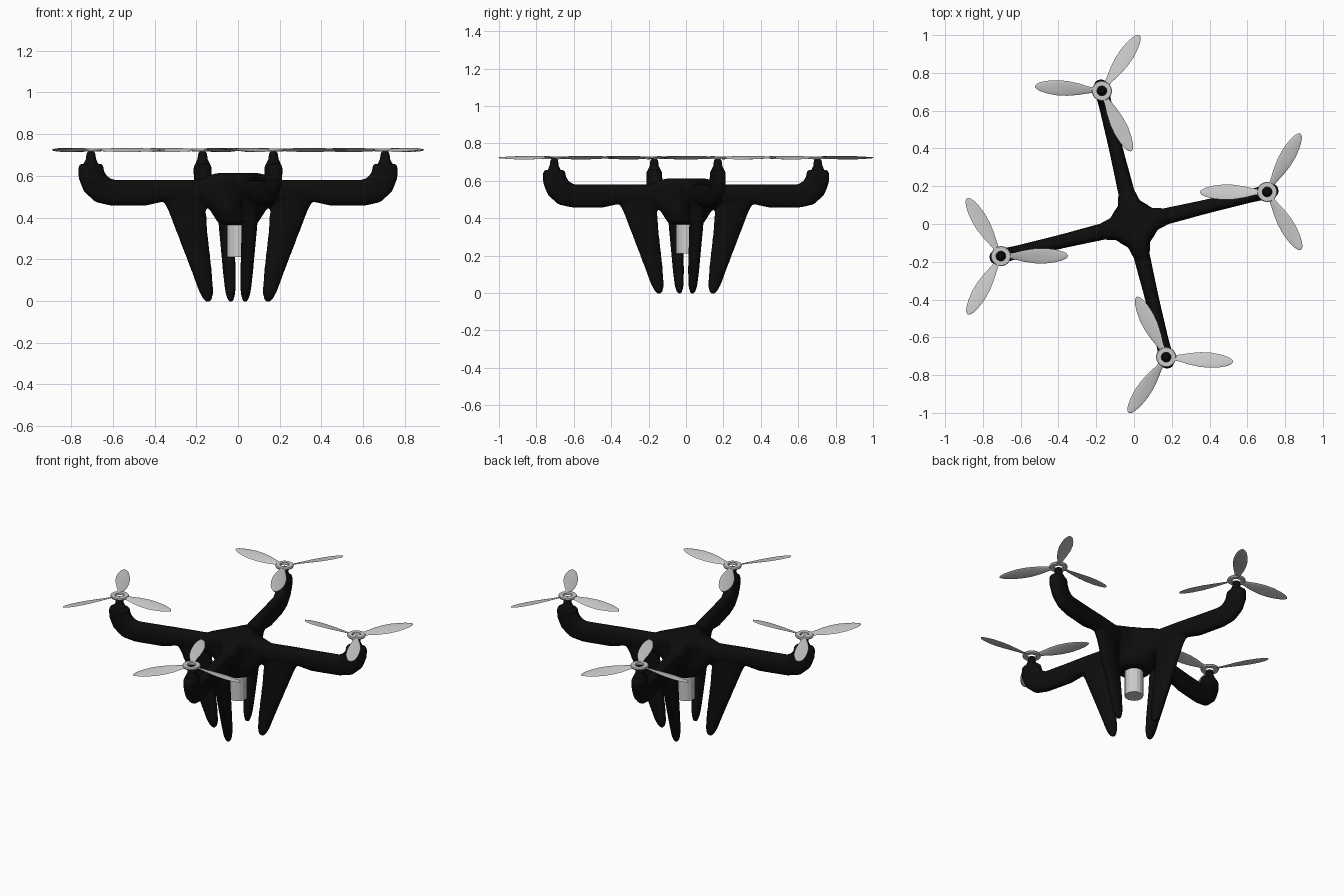
import bpy, bmesh, math
from mathutils import Vector, Matrix

if "Cube" in bpy.data.objects:
    bpy.data.objects.remove(bpy.data.objects["Cube"])

ARM_ANGLE = math.atan2(0.17, 0.705)
ARM_R = 0.725
TAU = 2 * math.pi

black = bpy.data.materials.new("matte_black")
black.diffuse_color = (0.004, 0.004, 0.004, 1)
black.use_nodes = True
black.node_tree.nodes["Principled BSDF"].inputs["Base Color"].default_value = black.diffuse_color


def loft(bm, rings, wrap=False):
    """Skin a list of equal-length point rings; caps the ends unless wrapped."""
    vs = [[bm.verts.new(p) for p in ring] for ring in rings]
    n = len(vs[0])
    pairs = list(zip(vs, vs[1:])) + ([(vs[-1], vs[0])] if wrap else [])
    for a, b in pairs:
        for i in range(n):
            j = (i + 1) % n
            bm.faces.new((a[i], a[j], b[j], b[i]))
    if not wrap:
        bm.faces.new(vs[0][::-1])
        bm.faces.new(vs[-1])


def lathe(bm, profile, n=32, wrap=False):
    loft(bm, [[Vector((r * math.cos(TAU * i / n), r * math.sin(TAU * i / n), z))
               for i in range(n)] for r, z in profile], wrap)


def make(name, bm, mat=None, angle=40):
    bmesh.ops.recalc_face_normals(bm, faces=bm.faces)
    me = bpy.data.meshes.new(name)
    bm.to_mesh(me)
    bm.free()
    ob = bpy.data.objects.new(name, me)
    bpy.context.collection.objects.link(ob)
    if mat:
        me.materials.append(mat)
    bpy.ops.object.select_all(action='DESELECT')
    ob.select_set(True)
    bpy.context.view_layer.objects.active = ob
    bpy.ops.object.shade_smooth_by_angle(angle=math.radians(angle))
    return ob


def oval(c, u, v, a, b, n=24, p=0.8):
    """Rounded-box section around c with half sizes a along u and b along v."""
    f = lambda t: math.copysign(abs(t) ** p, t)
    return [c + u * (a * f(math.cos(TAU * i / n))) + v * (b * f(math.sin(TAU * i / n)))
            for i in range(n)]


# ---- airframe: star-shaped hull, four arms and four legs fused together
bm = bmesh.new()
Y = Vector((0, 1, 0))

# hull: z, size, amount of star shape
hull = [(0.365, 0.065, 0), (0.375, 0.095, 0), (0.40, 0.112, 0), (0.44, 0.125, 0.15),
        (0.48, 0.122, 0.7), (0.52, 0.118, 1), (0.565, 0.118, 1), (0.588, 0.113, 0.7),
        (0.605, 0.105, 0.3), (0.613, 0.085, 0.15)]
rings = []
for z, r, k in hull:
    ring = []
    for i in range(64):
        t = TAU * i / 64
        s = r + 0.1 * k * ((1 + math.cos(4 * t)) / 2) ** 2
        ring.append(Vector((s * math.cos(t), s * math.sin(t), z)))
    rings.append(ring)
loft(bm, rings)

# arm path: radius, height, half depth, half width
arm = [(0.05, 0.525, 0.055, 0.045), (0.20, 0.525, 0.055, 0.043), (0.36, 0.53, 0.052, 0.038),
       (0.46, 0.519, 0.063, 0.036), (0.62, 0.519, 0.063, 0.035), (0.67, 0.533, 0.068, 0.036),
       (0.705, 0.565, 0.068, 0.038), (0.723, 0.605, 0.064, 0.040), (0.726, 0.645, 0.061, 0.040),
       (0.726, 0.658, 0.050, 0.034)]
# leg sections: height, inner radius, outer radius, half width
leg = [(-0.006, 0.137, 0.158, 0.008), (0.012, 0.126, 0.174, 0.017), (0.045, 0.122, 0.192, 0.024),
       (0.13, 0.128, 0.224, 0.029), (0.33, 0.150, 0.303, 0.033), (0.44, 0.158, 0.347, 0.035),
       (0.49, 0.155, 0.378, 0.036), (0.53, 0.150, 0.390, 0.034)]
for q in range(4):
    turn = Matrix.Rotation(q * math.pi / 2, 3, 'Z')
    rings = []
    for i, (r, z, d, w) in enumerate(arm):
        a, b = arm[max(i - 1, 0)], arm[min(i + 1, len(arm) - 1)]
        tan = Vector((b[0] - a[0], 0, b[1] - a[1])).normalized()
        nrm = Vector((-tan.z, 0, tan.x))
        rings.append([turn @ p for p in oval(Vector((r, 0, z)), nrm, Y, d, w)])
    loft(bm, rings)
    loft(bm, [[turn @ p for p in oval(Vector(((a + b) / 2, 0, z)), Vector((1, 0, 0)), Y,
                                      (b - a) / 2, w, p=1)] for z, a, b, w in leg])
bmesh.ops.rotate(bm, verts=bm.verts, matrix=Matrix.Rotation(ARM_ANGLE, 3, 'Z'))
frame = make("airframe", bm, black, 180)
rm = frame.modifiers.new("fuse", 'REMESH')
rm.mode = 'VOXEL'
rm.voxel_size = 0.008
rm.use_smooth_shade = True
sm = frame.modifiers.new("soften", 'SMOOTH')
sm.factor = 0.5
sm.iterations = 6

# ---- camera barrel hanging under the hull
bm = bmesh.new()
lathe(bm, [(0.053, 0.21), (0.053, 0.39)], 16)
make("camera", bm, None, 15)

# ---- motors and three-bladed propellers
# blade stations: distance, half width, pitch in degrees
blade = [(0.040, 0.014, 20), (0.075, 0.020, 19), (0.12, 0.031, 17), (0.18, 0.040, 14),
         (0.235, 0.041, 12), (0.285, 0.035, 10), (0.325, 0.025, 8), (0.345, 0.015, 7),
         (0.355, 0.004, 7)]
names = ("right", "back", "left", "front")
for q, name in enumerate(names):
    a = ARM_ANGLE + q * math.pi / 2
    x, y = ARM_R * math.cos(a), ARM_R * math.sin(a)

    bm = bmesh.new()
    lathe(bm, [(0.036, 0.62), (0.036, 0.655), (0.030, 0.668), (0.024, 0.68), (0.022, 0.70),
               (0.019, 0.711), (0.012, 0.717)], 24)
    bmesh.ops.translate(bm, verts=bm.verts, vec=(x, y, 0))
    make(name + "_motor", bm, black)

    spin = -1 if q % 2 else 1
    start = math.radians((180.3, 176, 0.3, -4)[q])
    bm = bmesh.new()
    lathe(bm, [(0.026, 0.717), (0.050, 0.717), (0.053, 0.724), (0.050, 0.731), (0.026, 0.731)],
          32, wrap=True)
    for k in range(3):
        rot = Matrix.Rotation(start + k * TAU / 3, 3, 'Z')
        rings = []
        for d, w, pitch in blade:
            p = math.radians(pitch) * spin
            u = Vector((0, math.cos(p), math.sin(p)))
            v = Vector((0, -math.sin(p), math.cos(p)))
            rings.append([rot @ c for c in oval(Vector((d, 0, 0.724)), u, v, w, 0.003, 12, 1)])
        loft(bm, rings)
    bmesh.ops.translate(bm, verts=bm.verts, vec=(x, y, 0))
    make(name + "_propeller", bm)
